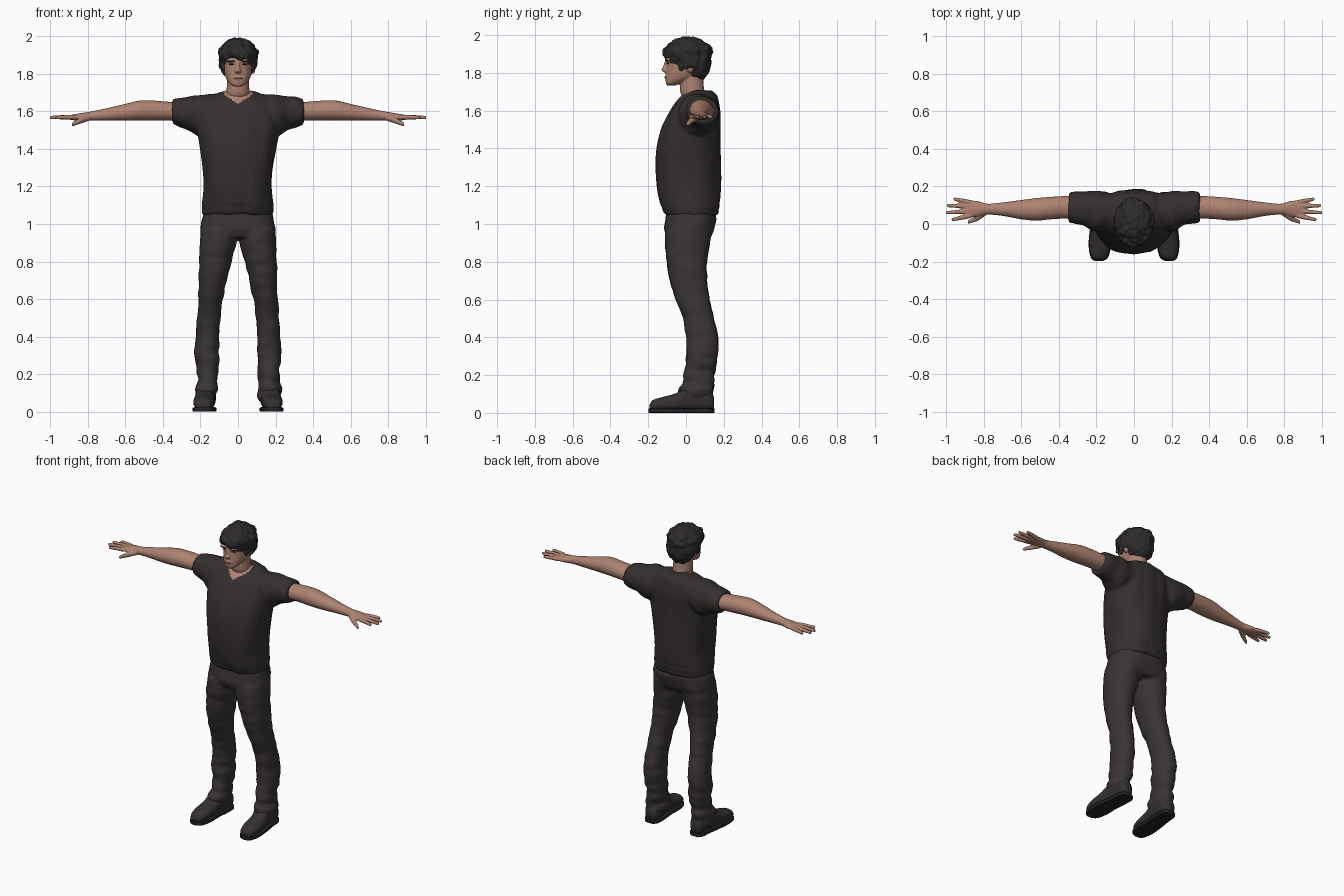
import bpy, bmesh, math, random
from mathutils import Vector, noise

random.seed(4)


def material(name, rgb):
    m = bpy.data.materials.new(name)
    m.diffuse_color = (*rgb, 1)
    return m


SKIN = material("skin", (0.42, 0.225, 0.165))
LIP = material("lip", (0.27, 0.125, 0.10))
SHIRT = material("shirt_cloth", (0.036, 0.029, 0.029))
PANTS = material("trouser_cloth", (0.042, 0.034, 0.035))
HAIR = material("hair", (0.027, 0.023, 0.023))
SHOE = material("shoe_leather", (0.036, 0.030, 0.031))
SOLE = material("sole_rubber", (0.018, 0.016, 0.016))


def spline(a, b, c, d, t):
    return 0.5 * (2 * b + (c - a) * t + (2 * a - 5 * b + 4 * c - d) * t * t
                  + (3 * b - a - 3 * c + d) * t ** 3)


def loft(bm, axis, rings, side=1, p=2.0, n=28, steps=4):
    """Rings are (position on axis, a0, a1, b0, b1) extents, smoothly joined."""
    rows, last = [], len(rings) - 1
    for i in range(last):
        q = [rings[max(0, min(last, i + k))] for k in (-1, 0, 1, 2)]
        rows += [[spline(*v, s / steps) for v in zip(*q)] for s in range(steps)]
    rows.append(rings[-1])
    loops, faces = [], []
    for pos, a0, a1, b0, b1 in rows:
        ring = []
        for k in range(n):
            c, s = math.cos(2 * math.pi * k / n), math.sin(2 * math.pi * k / n)
            a = (a0 + a1) / 2 + (a1 - a0) / 2 * math.copysign(abs(c) ** (2 / p), c)
            b = (b0 + b1) / 2 + (b1 - b0) / 2 * math.copysign(abs(s) ** (2 / p), s)
            x, y, z = {"x": (pos, a, b), "y": (a, pos, b), "z": (a, b, pos)}[axis]
            ring.append(bm.verts.new((side * x, y, z)))
        loops.append(ring)
    for r, q in zip(loops, loops[1:]):
        for k in range(n):
            faces.append(bm.faces.new((r[k], r[(k + 1) % n], q[(k + 1) % n], q[k])))
    faces += [bm.faces.new(loops[0]), bm.faces.new(loops[-1])]
    bmesh.ops.recalc_face_normals(bm, faces=faces)


def blob(bm, center, radii):
    verts = bmesh.ops.create_icosphere(bm, subdivisions=3, radius=1)["verts"]
    for v in verts:
        v.co = Vector(a * r + c for a, r, c in zip(v.co, radii, center))


def finish(name, bm, mats, voxel=None, smooth=3, folds=None, paint=None):
    """Fuse the volumes, add cloth or hair relief, then colour by rule."""
    me = bpy.data.meshes.new(name)
    bm.to_mesh(me)
    bm.free()
    ob = bpy.data.objects.new(name, me)
    bpy.context.collection.objects.link(ob)
    if voxel:
        rm = ob.modifiers.new("fuse", "REMESH")
        rm.mode, rm.voxel_size = "VOXEL", voxel
        sm = ob.modifiers.new("soften", "SMOOTH")
        sm.iterations = smooth
        dg = bpy.context.evaluated_depsgraph_get()
        me = bpy.data.meshes.new_from_object(ob.evaluated_get(dg))
        ob.modifiers.clear()
        ob.data = me
        me.name = name
    if folds:
        moved = [v.co + v.normal * folds(v.co) for v in me.vertices]
        for v, co in zip(me.vertices, moved):
            v.co = co
    me.materials.clear()
    for m in mats:
        me.materials.append(m)
    for f in me.polygons:
        f.use_smooth = True
        f.material_index = paint(f.center) if paint else 0
    return ob


def ripple(co, sx, sy, sz):
    return noise.noise(Vector((co.x * sx, co.y * sy, co.z * sz)))


# T-shirt: torso and both sleeves, V neckline coloured as skin
bm = bmesh.new()
torso = [(1.045, .186, -.115, .165), (1.1, .19, -.135, .175), (1.2, .182, -.156, .183),
         (1.3, .186, -.162, .186), (1.4, .2, -.156, .184), (1.5, .215, -.13, .18),
         (1.58, .213, -.09, .18), (1.64, .19, -.055, .172), (1.68, .14, -.025, .162),
         (1.71, .075, .02, .135)]
loft(bm, "z", [(z, -w, w, a, b) for z, w, a, b in torso], p=2.3)
for s in (1, -1):
    loft(bm, "x", [(.08, 0, .16, 1.5, 1.69), (.2, -.04, .175, 1.47, 1.69),
                   (.28, -.005, .178, 1.505, 1.68), (.35, .01, .17, 1.53, 1.665)], s)
finish("t_shirt", bm, [SHIRT, SKIN], .009, 5,
       lambda c: .009 * ripple(c, 13, 13, 4) + .006 * ripple(c, 6, 6, 40) * max(0, 1 - (c.z - 1.04) / .12),
       lambda c: int(c.y < .06 and abs(c.x) < .072 and c.z > 1.64 + .65 * abs(c.x)))

# Trousers: hips and both legs, creased towards the ankles
bm = bmesh.new()
loft(bm, "z", [(.925, -.19, .19, -.1, .125), (.96, -.2, .2, -.112, .145),
               (1.02, -.195, .195, -.112, .162), (1.08, -.175, .175, -.1, .15)], p=2.4)
leg = [(.05, .115, .222, -.03, .14), (.1, .11, .224, -.04, .143), (.2, .105, .22, -.008, .152),
       (.3, .1, .23, 0, .167), (.4, .1, .225, 0, .17), (.5, .094, .218, -.017, .148),
       (.6, .082, .213, -.055, .125), (.7, .058, .21, -.085, .112), (.8, .035, .207, -.102, .112),
       (.9, .008, .204, -.11, .128), (.97, 0, .198, -.11, .14)]
for s in (1, -1):
    loft(bm, "z", leg, s, 2.2)
finish("trousers", bm, [PANTS], .009, 4,
       lambda c: (.006 + .014 * max(0, 1 - c.z / .4)) * ripple(c, 8, 8, 20))

# Arms with hands, four fingers and a thumb
arm = [(.28, .03, .15, 1.55, 1.65), (.35, .03, .15, 1.55, 1.65), (.44, .025, .145, 1.55, 1.657),
       (.52, .018, .138, 1.55, 1.658), (.6, .025, .128, 1.55, 1.64), (.7, .043, .115, 1.55, 1.617),
       (.78, .05, .108, 1.55, 1.6), (.83, .04, .122, 1.55, 1.592), (.88, .035, .126, 1.553, 1.583),
       (.905, .042, .12, 1.558, 1.578)]
fingers = [(.044, .024, .965), (.069, .06, .995), (.094, .098, .99), (.115, .132, .955)]
for s, label in ((1, "left"), (-1, "right")):
    bm = bmesh.new()
    loft(bm, "x", arm, s)
    for y0, y1, tip in fingers:
        loft(bm, "x", [(.87, y0 - .013, y0 + .013, 1.556, 1.582),
                       ((.87 + tip) / 2, (y0 + y1) / 2 - .012, (y0 + y1) / 2 + .012, 1.557, 1.581),
                       (tip, y1 - .009, y1 + .009, 1.558, 1.577),
                       (tip + .007, y1 - .005, y1 + .005, 1.562, 1.573)], s, n=12)
    loft(bm, "x", [(.79, .045, .08, 1.55, 1.58), (.83, .018, .055, 1.537, 1.572),
                   (.86, .008, .034, 1.527, 1.555), (.885, -.001, .019, 1.519, 1.54)], s, n=12)
    finish(label + "_arm", bm, [SKIN], .005, 2)

# Head: skull, neck, nose and ears fused together
bm = bmesh.new()
skull = [(1.733, .022, -.1, -.055), (1.748, .045, -.107, -.02), (1.78, .065, -.108, .06),
         (1.81, .074, -.105, .09), (1.85, .079, -.103, .11), (1.88, .081, -.108, .115),
         (1.93, .077, -.095, .115), (1.97, .045, -.05, .08)]
loft(bm, "z", [(z, -w, w, a, b) for z, w, a, b in skull], p=2.2)
loft(bm, "z", [(1.64, -.06, .06, 0, .11), (1.69, -.062, .062, -.028, .1),
               (1.73, -.06, .06, -.032, .094), (1.79, -.058, .058, -.03, .09)])
loft(bm, "z", [(1.803, -.012, .012, -.115, -.09), (1.814, -.018, .018, -.131, -.09),
               (1.835, -.011, .011, -.122, -.09), (1.868, -.009, .009, -.11, -.09)], n=12)
blob(bm, (0, -.102, 1.776), (.026, .012, .011))
for s in (1, -1):
    blob(bm, (s * .081, .022, 1.832), (.012, .02, .033))
    blob(bm, (s * .034, -.095, 1.872), (.03, .016, .01))
finish("head", bm, [SKIN], .005, 3)

# Lips, eyes and eyebrows as small shapes set into the face
bm = bmesh.new()
blob(bm, (0, -.108, 1.776), (.024, .007, .005))
finish("lips", bm, [LIP])
bm = bmesh.new()
for s in (1, -1):
    blob(bm, (s * .034, -.096, 1.851), (.014, .006, .004))
    blob(bm, (s * .037, -.102, 1.868), (.022, .010, .005))
finish("eyes_and_brows", bm, [HAIR])

# Hair: crown, nape, sideburns and scattered tufts
bm = bmesh.new()
blob(bm, (0, .012, 1.897), (.102, .124, .096))
blob(bm, (0, .058, 1.855), (.092, .075, .1))
for s in (1, -1):
    blob(bm, (s * .082, .02, 1.872), (.022, .055, .055))
    blob(bm, (s * .077, -.025, 1.85), (.012, .018, .045))
for i in range(11):
    a = math.radians(-72 + 14.4 * i)
    blob(bm, (.088 * math.sin(a), .0 - .103 * math.cos(a), 1.907 + random.uniform(-.01, .012)),
         (.019, .021, random.uniform(.026, .036)))
for i in range(40):
    a, h = random.uniform(0, 2 * math.pi), random.uniform(.1, .9)
    r = math.sqrt(1 - h * h)
    blob(bm, (.092 * r * math.cos(a), .014 + .114 * r * math.sin(a), 1.895 + .086 * h),
         (.02, .022, .016))
finish("hair", bm, [HAIR], .0055, 2, lambda c: .006 * ripple(c, 45, 45, 30))

# Shoes with flat soles
upper = [(-.192, .165, .21, .015, .045), (-.175, .142, .228, .012, .068), (-.12, .128, .238, .012, .085),
         (-.05, .125, .234, .012, .105), (.0, .122, .226, .012, .135), (.06, .118, .22, .012, .15),
         (.12, .12, .214, .012, .13), (.148, .14, .197, .015, .085)]
bottom = [(-.198, .168, .207, 0, .022), (-.178, .138, .231, 0, .024), (-.11, .122, .242, 0, .024),
          (-.02, .123, .234, 0, .024), (.06, .116, .222, 0, .024), (.125, .118, .216, 0, .024),
          (.15, .14, .197, 0, .022)]
for s, label in ((1, "left"), (-1, "right")):
    bm = bmesh.new()
    loft(bm, "y", upper, s, 2.4)
    finish(label + "_shoe", bm, [SHOE])
    bm = bmesh.new()
    loft(bm, "y", bottom, s, 8)
    finish(label + "_sole", bm, [SOLE])
